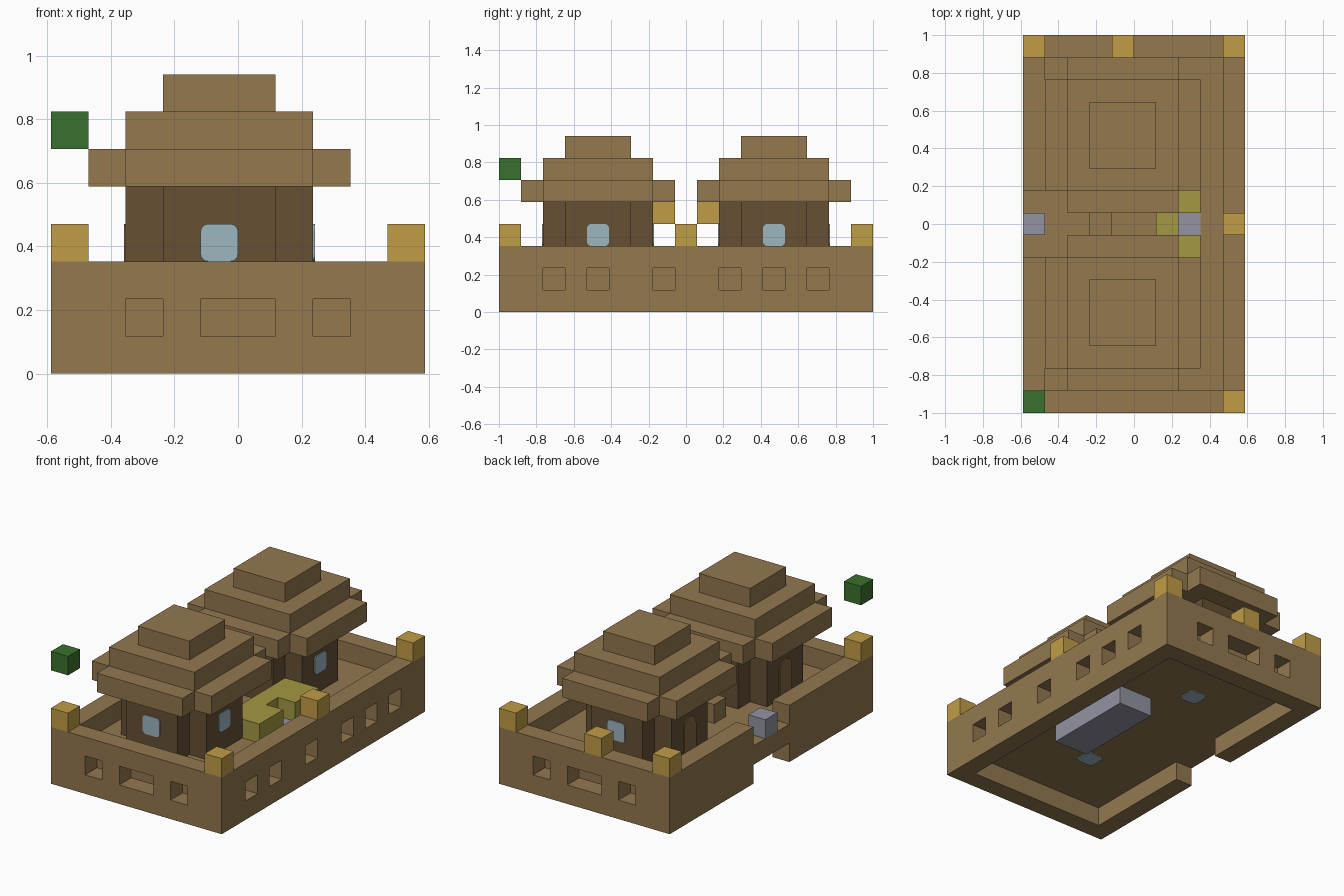
import bpy, bmesh
from math import sin, cos, pi
from mathutils import Vector

cube = bpy.data.objects.get("Cube")
if cube:
    bpy.data.objects.remove(cube, do_unlink=True)

U = 2 / 17                                  # one building block
ORIGIN = Vector((-5 * U, -8.5 * U, 0))


def material(name, hex_code):
    def linear(c):
        c /= 255
        return c / 12.92 if c <= 0.04045 else ((c + 0.055) / 1.055) ** 2.4
    rgba = [linear(v) for v in bytes.fromhex(hex_code)] + [1]
    mat = bpy.data.materials.new(name)
    mat.use_nodes = True
    mat.diffuse_color = rgba
    mat.node_tree.nodes["Principled BSDF"].inputs["Base Color"].default_value = rgba
    return mat


WOOD = material("light wood", "93784F")
DARK = material("dark wood", "665034")
DOOR = material("door wood", "80663F")
GOLD = material("lantern gold", "C09C46")
GREEN = material("leaf green", "3A712E")
STONE = material("grey stone", "9294A2")
OLIVE = material("olive trim", "A49843")
GLASS = material("pale glass", "9DB6C0")


def finish(name, bm, mat):
    bmesh.ops.recalc_face_normals(bm, faces=bm.faces)
    mesh = bpy.data.meshes.new(name)
    bm.to_mesh(mesh)
    bm.free()
    mesh.materials.append(mat)
    obj = bpy.data.objects.new(name, mesh)
    bpy.context.collection.objects.link(obj)
    return obj


def block(x0, x1, y0, y1, z0, z1):
    """Set of unit cells filling a box."""
    return {(x, y, z) for x in range(x0, x1) for y in range(y0, y1) for z in range(z0, z1)}


def build(name, cells, mat):
    """Skin a set of cells with one clean outer shell."""
    bm = bmesh.new()
    for cell in sorted(cells):
        for axis in range(3):
            for side in (0, 1):
                near = list(cell)
                near[axis] += 2 * side - 1
                if tuple(near) in cells:
                    continue
                corners = []
                for a, b in ((0, 0), (1, 0), (1, 1), (0, 1)):
                    p = Vector(cell)
                    p[axis] += side
                    p[(axis + 1) % 3] += a
                    p[(axis + 2) % 3] += b
                    corners.append(bm.verts.new(ORIGIN + p * U))
                bm.faces.new(corners if side else corners[::-1])
    bmesh.ops.remove_doubles(bm, verts=bm.verts, dist=0.001)
    bmesh.ops.dissolve_limit(bm, angle_limit=0.02, verts=bm.verts, edges=bm.edges)
    return finish(name, bm, mat)


def plate(name, centre, normal, height, top_r, low_r, mat):
    """Thin rounded panel, one block wide, lying on a face."""
    n = Vector(normal)
    up = Vector((0, 1, 0)) if n.z else Vector((0, 0, 1))
    side = up.cross(n)
    bm = bmesh.new()
    verts = []
    for k, (sx, sy) in enumerate(((1, 1), (-1, 1), (-1, -1), (1, -1))):
        r = top_r if sy > 0 else low_r
        steps = 5 if r else 1
        for s in range(steps):
            t = k * pi / 2 + s * pi / 8
            u = sx * (0.5 - r) + r * cos(t)
            v = sy * (height / 2 - r) + r * sin(t)
            verts.append(bm.verts.new(ORIGIN + (Vector(centre) + side * u + up * v) * U))
    bmesh.ops.remove_doubles(bm, verts=bm.verts, dist=0.0005)
    face = bm.faces.new([v for v in verts if v.is_valid])
    out = bmesh.ops.extrude_face_region(bm, geom=[face])
    moved = [g for g in out["geom"] if isinstance(g, bmesh.types.BMVert)]
    bmesh.ops.translate(bm, verts=moved, vec=n * 0.006)
    return finish(name, bm, mat)


# Outer wall with recessed openings and a gate on the right side
walls = block(0, 10, 0, 17, 0, 3) - block(1, 9, 1, 16, 0, 3)
for x in (2, 4, 5, 7):
    walls -= {(x, 0, 1), (x, 16, 1)}
walls -= {(9, y, 1) for y in (2, 4, 7, 10, 12, 14)}
walls -= block(0, 1, 7, 10, 0, 3)
build("courtyard_wall", walls, WOOD)

# Raised floor with the basin set into it
basin = block(6, 8, 6, 11, 0, 2)
build("courtyard_floor", (block(1, 9, 1, 16, 1, 2) | block(0, 1, 7, 10, 1, 2)) - basin, WOOD)
build("basin", basin, STONE)
build("basin_rim", block(6, 8, 6, 11, 2, 3) - {(7, 8, 2)}, OLIVE)
build("gate_stone", {(0, 8, 2)}, STONE)
build("courtyard_step", {(3, 8, 2)}, WOOD)

# Lanterns on the wall and the floating leaf block
for i, (x, y) in enumerate(((0, 0), (9, 0), (0, 16), (9, 16), (4, 16), (9, 8))):
    build(f"wall_lantern_{i + 1}", {(x, y, 3)}, GOLD)
build("leaf_block", {(0, 0, 6)}, GREEN)


def cross(x0, x1, y0, y1, z0, z1):
    """Box with its four corner columns left out."""
    return block(x0 + 1, x1 - 1, y0, y1, z0, z1) | block(x0, x1, y0 + 1, y1 - 1, z0, z1)


# Two pavilions facing each other across the courtyard
for label, y, lantern_y in (("front", 2, 7), ("back", 10, 9)):
    mid = y + 2.5
    build(f"{label}_house_body", cross(2, 7, y, y + 5, 2, 5), DARK)
    roof = cross(1, 8, y - 1, y + 6, 5, 6)
    roof |= block(2, 7, y, y + 5, 6, 7) | block(3, 6, y + 1, y + 4, 7, 8)
    build(f"{label}_house_roof", roof, WOOD)
    build(f"{label}_house_lantern", {(4, lantern_y, 4)}, GOLD)
    plate(f"{label}_house_window_front", (4.5, y, 3.5), (0, -1, 0), 1, 0.2, 0.2, GLASS)
    plate(f"{label}_house_window_back", (4.5, y + 5, 3.5), (0, 1, 0), 1, 0.2, 0.2, GLASS)
    plate(f"{label}_house_window_left", (7, mid, 3.5), (1, 0, 0), 1, 0.2, 0.2, GLASS)
    plate(f"{label}_house_door", (2, mid, 3), (-1, 0, 0), 2, 0.5, 0, DOOR)
    plate(f"{label}_floor_light", (4.5, mid, 1), (0, 0, -1), 1, 0.2, 0.2, GLASS)
